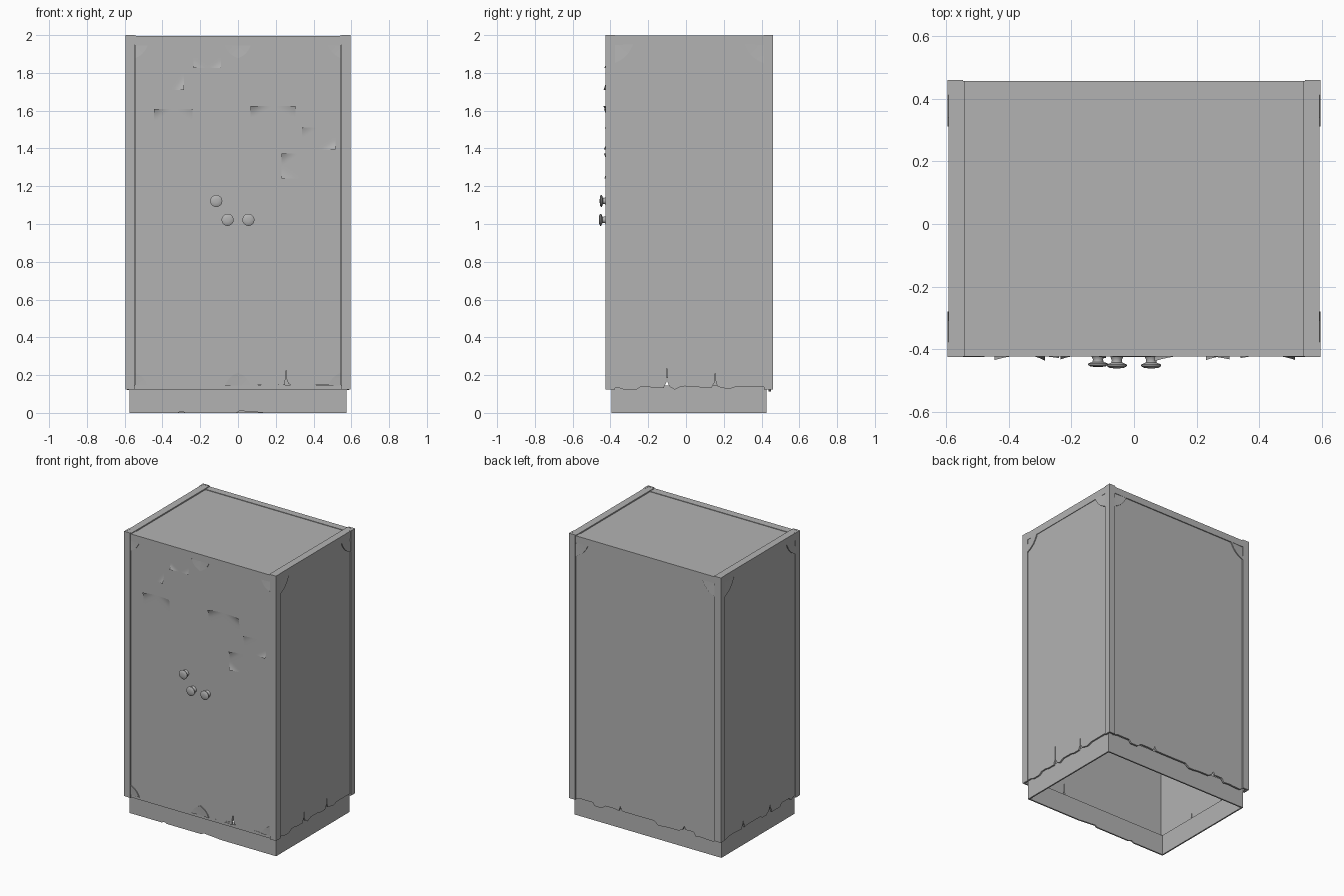
import bpy, bmesh, math, random
from mathutils import Vector

if "Cube" in bpy.data.objects:
    bpy.data.objects.remove(bpy.data.objects["Cube"])

random.seed(4)
grey = bpy.data.materials.new("worn grey metal")
grey.diffuse_color = (0.45, 0.45, 0.45, 1)
grey.use_nodes = True
grey.node_tree.nodes["Principled BSDF"].inputs["Base Color"].default_value = grey.diffuse_color

# Local (u, distance outward, z) to world, for each side of the cabinet
FRAMES = {
    "front": lambda u, d, z: Vector((u, -d, z)),
    "back": lambda u, d, z: Vector((u, d, z)),
    "right": lambda u, d, z: Vector((d, u, z)),
    "left": lambda u, d, z: Vector((-d, u, z)),
}


def finish(name, bm, smooth=False):
    bmesh.ops.recalc_face_normals(bm, faces=bm.faces)
    me = bpy.data.meshes.new(name)
    bm.to_mesh(me)
    bm.free()
    ob = bpy.data.objects.new(name, me)
    bpy.context.collection.objects.link(ob)
    me.materials.append(grey)
    if smooth:
        bpy.context.view_layer.objects.active = ob
        ob.select_set(True)
        bpy.ops.object.shade_smooth_by_angle(angle=math.radians(40))
        ob.select_set(False)
    return ob


def box(name, x0, x1, y0, y1, z0, z1):
    bm = bmesh.new()
    bmesh.ops.create_cube(bm, size=1)
    for v in bm.verts:
        v.co = Vector((x0 + (v.co.x + .5) * (x1 - x0),
                       y0 + (v.co.y + .5) * (y1 - y0),
                       z0 + (v.co.z + .5) * (z1 - z0)))
    return finish(name, bm)


def slab(name, side, pts, d0, d1):
    """Outline of (u, z) points extruded between two distances."""
    bm = bmesh.new()
    f = FRAMES[side]
    face = bm.faces.new([bm.verts.new(f(u, d0, z)) for u, z in pts])
    ext = bmesh.ops.extrude_face_region(bm, geom=[face])
    move = f(0, d1, 0) - f(0, d0, 0)
    bmesh.ops.translate(bm, vec=move,
                        verts=[g for g in ext["geom"] if isinstance(g, bmesh.types.BMVert)])
    return finish(name, bm)


def ragged(u0, u1, base, rough, cracks):
    """Bottom edge from u0 to u1 with corroded steps and thin cracks."""
    pts, u, z = [], u0, base
    while u < u1 - 0.03:
        pts.append((u, z))
        if random.random() < .45:
            z = base + random.uniform(-rough, rough)
        u += random.uniform(.015, .04)
    pts.append((u1, base))
    for c, top in cracks:
        pts = [p for p in pts if abs(p[0] - c) > .016]
        pts += [(c - .014, base + .012), (c - .004, base + .03),
                (c - .001, top), (c + .003, base + .03), (c + .012, base + .008)]
    return sorted(pts)


def panel(name, side, half0, half1, d0, d1, base, rough, cracks, top=1.955):
    pts = ragged(half0, half1, base, rough, cracks)
    return slab(name, side, pts + [(half1, top), (half0, top)], d0, d1)


# Corner posts: thin angle sections
for sx, xn in ((-1, "left"), (1, "right")):
    for y, iy, yn in ((-.425, 1, "front"), (.46, -1, "back")):
        bm = bmesh.new()
        t, w = .012, .048
        outline = [(0, 0), (w, 0), (w, t), (t, t), (t, w), (0, w)]
        face = bm.faces.new([bm.verts.new((sx * (.595 - a), y + iy * b, .125))
                             for a, b in outline])
        ext = bmesh.ops.extrude_face_region(bm, geom=[face])
        bmesh.ops.translate(bm, vec=(0, 0, 1.875),
                            verts=[g for g in ext["geom"] if isinstance(g, bmesh.types.BMVert)])
        finish(f"{yn}_{xn}_post", bm)

# Top frame and recessed top sheet
for s, n in ((-1, "left"), (1, "right")):
    a, b = sorted((s * .541, s * .592))
    box(f"{n}_top_rail", a, b, -.423, .457, 1.947, 1.999)
box("front_top_rail", -.548, .548, -.423, -.37, 1.947, 1.994)
box("back_top_rail", -.548, .548, .408, .457, 1.947, 1.994)
box("top_sheet", -.545, .545, -.372, .41, 1.975, 1.99)

# Body sheets with corroded lower edges
panel("front_doors", "front", -.546, .546, .408, .419, .146, .005, [(.255, .25)])
panel("back_sheet", "back", -.55, .55, .437, .45, .125, .014, [(-.3, .16), (.2, .17)])
panel("right_sheet", "right", -.415, .45, .577, .588, .132, .012, [(-.1, .265), (.155, .22)])
panel("left_sheet", "left", -.415, .45, .577, .588, .132, .012, [(-.1, .2), (.2, .18)])
box("front_bottom_rail", -.548, .548, -.415, -.39, .125, .147)

# Bent flap beside the front crack
slab("door_flap", "front", [(.19, .148), (.25, .148), (.25, .19), (.243, .163), (.2, .157)],
     .419, .423)

# Hollow plinth with chipped lower front edge
chips = [(-.575, 0), (-.32, 0), (-.305, .008), (-.29, .006), (-.28, 0), (-.01, 0),
         (.01, .011), (.05, .007), (.1, .004), (.14, 0), (.575, 0)]
slab("front_plinth", "front", chips + [(.575, .145), (-.575, .145)], .385, .395)
box("back_plinth", -.575, .575, .415, .425, 0, .145)
for s, n in ((-1, "left"), (1, "right")):
    a, b = sorted((s * .565, s * .575))
    box(f"{n}_plinth", a, b, -.395, .425, 0, .145)


# Corner gussets: shallow pressed plates with a bowed outer edge
def gusset(name, side, u, z, su, sz, size, d, raise_):
    bm = bmesh.new()
    f = FRAMES[side]
    n = 8
    arc = []
    for i in range(n + 1):
        t = i / n
        bow = .22 * math.sin(math.pi * t) * .5
        arc.append((u + su * size * (1 - t + bow), z + sz * size * (t + bow)))
    rim = [bm.verts.new(f(a, d + raise_, b)) for a, b in arc]
    low = [bm.verts.new(f(a, d, b)) for a, b in arc]
    tip = bm.verts.new(f(u, d + raise_ * .2, z))
    for i in range(n):
        bm.faces.new((tip, rim[i], rim[i + 1]))
        bm.faces.new((rim[i], low[i], low[i + 1], rim[i + 1]))
    finish(name, bm, True)


for z, sz, n in ((1.945, -1, "upper"), (.146, 1, "lower")):
    for u, su, m in ((-.546, 1, "left"), (0, -1, "middle_left"),
                     (0, 1, "middle_right"), (.546, -1, "right")):
        gusset(f"front_{n}_{m}_gusset", "front", u, z, su, sz, .068, .419, .006)
for side, a, b, d in (("right", -.38, .412, .588), ("left", -.38, .412, .588),
                      ("back", -.547, .547, .45)):
    gusset(f"{side}_gusset_a", side, a, 1.95, 1, -1, .1, d, .007)
    gusset(f"{side}_gusset_b", side, b, 1.95, -1, -1, .1, d, .007)


# Turned knobs and round lock
def turned(name, x, z, profile):
    bm = bmesh.new()
    n, rings = 20, []
    for r, d in profile:
        rings.append([bm.verts.new((x + r * math.cos(k * math.tau / n), -d,
                                    z + r * math.sin(k * math.tau / n))) for k in range(n)])
    for a, b in zip(rings, rings[1:]):
        for k in range(n):
            bm.faces.new((a[k], a[(k + 1) % n], b[(k + 1) % n], b[k]))
    bm.faces.new(rings[-1])
    finish(name, bm, True)


knob = [(.024, .418), (.02, .425), (.016, .435), (.018, .443), (.032, .449),
        (.032, .454), (.024, .459), (.01, .461)]
for x, n in ((-.055, "left"), (.055, "right")):
    turned(f"{n}_knob", x, 1.022, knob)
turned("round_lock", -.115, 1.122, [(r, .418 + (d - .418) * .9) for r, d in knob])


# Paper notes with curled corners
def note(name, x0, x1, z0, z1, curls):
    bm = bmesh.new()
    n = 12
    bmesh.ops.create_grid(bm, x_segments=n, y_segments=n, size=1)
    for v in bm.verts:
        u, w = v.co.x, v.co.y
        lift = 0
        for cu, cw, h in curls:
            reach = (u * cu + w * cw) / 2
            lift += h * max(0, (reach - .55) / .45) ** 2
        v.co = Vector(((x0 + x1) / 2 + u * (x1 - x0) / 2, -.4205 - lift,
                       (z0 + z1) / 2 + w * (z1 - z0) / 2))
    finish(name, bm, True)


note("note_top", -.235, -.09, 1.825, 1.93, [(-1, -1, .012), (1, -1, .008)])
note("note_upper_left", -.41, -.285, 1.71, 1.88, [(1, -1, .016)])
note("note_left", -.445, -.24, 1.47, 1.61, [(-1, 1, .014), (1, 1, .008)])
note("note_right", .065, .305, 1.49, 1.625, [(-1, 1, .018), (1, 1, .012)])
note("note_far_right", .34, .515, 1.395, 1.51, [(-1, 1, .008), (1, -1, .014)])
note("note_lower_right", .23, .412, 1.24, 1.372, [(-1, 1, .014), (-1, -1, .012)])
